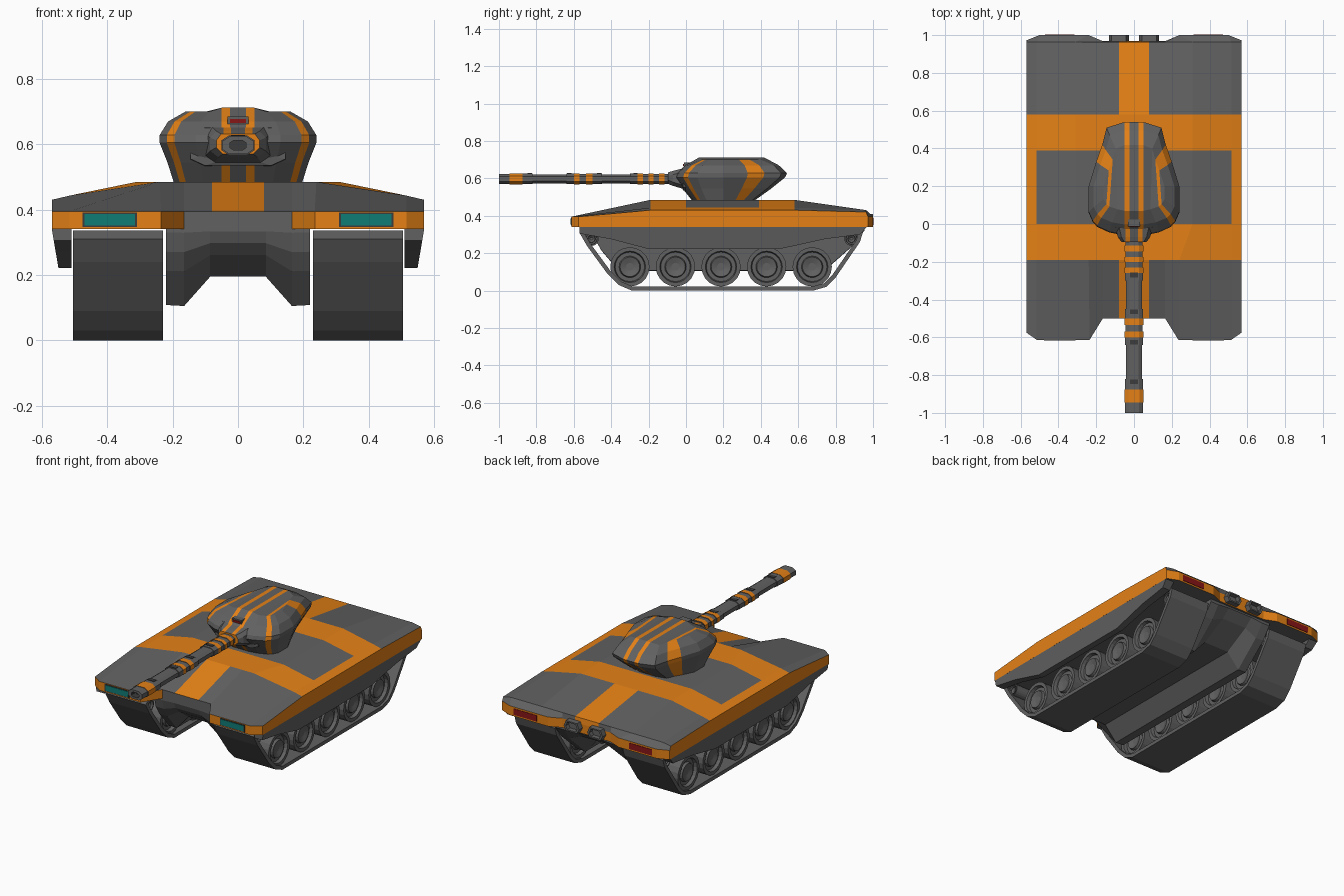
import bpy, bmesh, math
from mathutils import Vector

if "Cube" in bpy.data.objects:
    bpy.data.objects.remove(bpy.data.objects["Cube"])

GREY, ORANGE, TEAL, RED, DARK = range(5)
MATS = []
for name, col in (("grey", (.12, .12, .12)), ("orange", (.78, .22, .008)), ("teal", (.005, .2, .18)),
                  ("red", (.25, .008, .008)), ("dark", (.045, .045, .045))):
    m = bpy.data.materials.new(name)
    m.diffuse_color = (*col, 1)
    m.use_nodes = True
    m.node_tree.nodes["Principled BSDF"].inputs["Base Color"].default_value = m.diffuse_color
    MATS.append(m)


def make(name, verts, faces, cols):
    me = bpy.data.meshes.new(name)
    me.from_pydata(verts, [], faces)
    for m in MATS:
        me.materials.append(m)
    for p, c in zip(me.polygons, cols):
        p.material_index = c
    bm = bmesh.new()
    bm.from_mesh(me)
    bmesh.ops.recalc_face_normals(bm, faces=bm.faces)
    bm.to_mesh(me)
    bm.free()
    ob = bpy.data.objects.new(name, me)
    bpy.context.collection.objects.link(ob)
    return ob


def loft(name, rings, col=lambda i, j: GREY, start=True, end=True, extra=(), loop=False):
    """Skin closed rings; col(i, j) picks the paint; extra holds (face, paint) pairs."""
    n, k = len(rings[0]), len(rings)
    faces, cols = [], []
    for i in range(k if loop else k - 1):
        a, b = i * n, (i + 1) % k * n
        for j in range(n):
            faces.append((a + j, a + (j + 1) % n, b + (j + 1) % n, b + j))
            cols.append(col(i, j))
    if start and not loop:
        faces.append(tuple(range(n)))
        cols.append(col(0, 0))
    if end and not loop:
        faces.append(tuple(range((k - 1) * n, k * n)))
        cols.append(col(k - 2, 0))
    for f, c in extra:
        faces.append(f)
        cols.append(c)
    return make(name, [p for r in rings for p in r], faces, cols)


def box(name, x0, x1, y0, y1, z0, z1, c=GREY):
    return loft(name, [[(x0, y, z0), (x1, y, z0), (x1, y, z1), (x0, y, z1)] for y in (y0, y1)],
                lambda i, j: c)


def mirrored(half):
    return half + [(-p[0], *p[1:]) for p in reversed(half)]


# Upper deck: paint grid of rows along y and columns across x
rows = []
for r, y in enumerate((-.5, -.19, 0, .39, .58, .963, .968)):
    ridge = (.235, .24, .31, .31, .31, .31, .24)[r]
    hx = [.08, .165, ridge, .5 if r == 6 else .515, .57]
    if r == 0:
        hp = list(zip(hx, (-.5, -.5, -.613, -.613, -.575), [.395] * 5))
    elif r == 6:
        hp = list(zip(hx, (.968, .968, 1, 1, .972), [.397] * 5))
    elif r == 5:
        hp = list(zip(hx, [y] * 5, (.43, .43, .43, .43, .42)))
    else:
        hp = list(zip(hx, [y] * 5, (.485, .485, .485, .443, .43)))
    rows.append([(-p[0], *p[1:]) for p in reversed(hp)] + hp)
verts, faces, cols = [p for r in rows for p in r], [], []
for r in range(6):
    for c in range(9):
        a = r * 10 + c
        faces.append((a, a + 1, a + 11, a + 10))
        painted = r in (1, 3) or (r == 2 and c in (0, 8)) or (r in (0, 4, 5) and c == 4)
        cols.append(ORANGE if painted else GREY)
edge = list(range(10)) + [r * 10 + 9 for r in range(1, 7)] + list(range(68, 59, -1)) + \
    [r * 10 for r in range(5, 0, -1)]
base = len(verts)
verts += [(verts[i][0], verts[i][1], .34) for i in edge]
for k in range(len(edge)):
    n = (k + 1) % len(edge)
    faces.append((edge[k], edge[n], base + n, base + k))
    cols.append(GREY if k in (3, 4, 5) else ORANGE)
faces.append(tuple(range(base, base + len(edge))))
cols.append(GREY)
make("hull_deck", verts, faces, cols)

# Lower hull with a central tunnel
section = mirrored([(.085, .195), (.165, .105), (.22, .108), (.22, .341)])
loft("lower_hull", [[(x, y, .341 - (.341 - z) * k) for x, z in section] for y, k in
                    ((-.5, .05), (-.485, .3), (-.45, .55), (-.36, 1), (.74, 1), (.9, .4), (.955, .08))])

# Running gear on both sides
SKIRT = [(-.57, .341), (-.57, .305), (-.4, .275), (-.2, .222), (.5, .222), (.74, .275),
         (.93, .3), (.967, .341)]
TRACK = [(-.57, .31), (-.53, .24), (-.42, .09), (-.36, .03), (-.29, 0), (.68, 0), (.75, .02),
         (.8, .07), (.93, .26), (.945, .31), (.9, .336), (-.53, .336)]


def inset(poly, t):
    out = []
    for i, p in enumerate(poly):
        p = Vector(p)
        d0 = (p - Vector(poly[i - 1])).normalized()
        d1 = (Vector(poly[(i + 1) % len(poly)]) - p).normalized()
        n = Vector((-d0.y - d1.y, d0.x + d1.x)).normalized()
        out.append(p + n * t / max(.5, n.dot(Vector((-d0.y, d0.x)))))
    return out


def wheel(name, s, y, z, r):
    prof = [(.26, .2), (.25, .5), (.265, .55), (.265, .75), (.245, .8), (.245, 1),
            (.49, 1), (.49, .8), (.47, .75), (.47, .55), (.485, .5), (.475, .2)]
    loft(name, [[(s * x, y + r * k * math.cos(a), z + r * k * math.sin(a))
                 for a in (math.tau * i / 20 for i in range(20))] for x, k in prof])


for s, side in ((1, "right"), (-1, "left")):
    loft(f"skirt_{side}", [[(s * .51, y, z) for y, z in SKIRT],
                           [(s * (.57 - .17 * (.341 - z)), y, z) for y, z in SKIRT]])
    inner = inset(TRACK, .022)
    loft(f"track_{side}", [[(s * x, p[0], p[1]) for p in poly] for x, poly in
                           ((.23, TRACK), (.505, TRACK), (.505, inner), (.23, inner))], loop=True)
    for i in range(5):
        wheel(f"road_wheel_{side}_{i}", s, -.3 + .2437 * i, .127, .105)
    wheel(f"idler_{side}", s, -.505, .277, .038)
    wheel(f"sprocket_{side}", s, .885, .277, .038)
    # Lamps and exhausts
    a, b = sorted((s * .315, s * .47))
    box(f"headlight_frame_{side}", a - .006, b + .006, -.616, -.6, .347, .391, DARK)
    box(f"headlight_{side}", a, b, -.618, -.6, .352, .386, TEAL)
    box(f"tail_light_{side}", a, b, .99, 1.003, .35, .387, RED)
    ex = [(-.055, .375), (-.04, .345), (.04, .345), (.055, .375), (.04, .41), (-.04, .41)]
    loft(f"exhaust_{side}", [[(s * .08 + x * k, y, .378 + (z - .378) * k) for x, z in ex]
                             for y, k in ((.93, 1), (1, .95), (1, .7), (.975, .65))])

# Turret: one outline scaled per height level
OUT = [(.025, -.06), (.05, -.06), (.13, -.045), (.195, -.015), (.218, .01), (.24, .06), (.24, .2),
       (.2, .33), (.168, .42), (.145, .51), (.05, .54), (.025, .54)]
rings = []
for z, sx, sf, sb in ((.484, .82, .65, .5), (.545, .9, .84, .75), (.605, 1, 1, .97),
                      (.628, 1, .97, 1), (.67, .89, .78, .87), (.7, .67, .5, .64)):
    rings.append(mirrored([(x if x < .06 else x * sx, .2 + (y - .2) * (sf if y < .2 else sb),
                            z + (.012 if z == .7 and x < .06 else 0)) for x, y in OUT]))
stripes = {0, 3, 7, 10}
T = 5 * 24
cap = [((T, T + 11, T + 12, T + 23), GREY)]
for k in range(5):
    quad = (k, k + 1, 10 - k, 11 - k)
    paint = ORANGE if k in (0, 3) else GREY
    cap += [(tuple(T + q for q in quad), paint), (tuple(T + 23 - q for q in quad), paint)]
loft("turret", rings, lambda i, j: ORANGE if min(j, 22 - j) in stripes or 22 - j in stripes or j in stripes
     else GREY, end=False, extra=cap)
box("sight_housing", -.032, .032, -.012, .06, .655, .685)
box("sight_lens", -.024, .024, -.016, 0, .665, .677, RED)

# Mantlet tapering to the gun
mant = []
for y, w, z0, z1 in ((.06, .15, .53, .655), (-.015, .145, .535, .65), (-.02, .1, .545, .652),
                     (-.07, .085, .56, .64), (-.095, .066, .57, .632)):
    half = [(.022, z1), (.045, z1), (max(.05, w * .78), z1), (w, z1 - .02), (w, z0 + .02), (w * .7, z0)]
    mant.append([(x, y, z) for x, z in mirrored(half)])
loft("mantlet", mant, lambda i, j: ORANGE if j in (0, 10) else GREY)

# Gun barrel: (start y, end y, half width, paint) sleeves, then a sunken bore
SLEEVES = [(-.09, -.115, .045, 0), (-.115, -.145, .05, 1), (-.145, -.175, .045, 0), (-.175, -.2, .05, 1),
           (-.2, -.23, .045, 0), (-.23, -.26, .05, 1), (-.26, -.3, .048, 0), (-.3, -.45, .042, 0),
           (-.45, -.5, .048, 0), (-.5, -.535, .05, 1), (-.535, -.57, .045, 0), (-.57, -.6, .05, 1),
           (-.6, -.64, .048, 0), (-.64, -.82, .042, 0), (-.82, -.875, .048, 0), (-.875, -.945, .051, 1),
           (-.945, -1, .047, 0), (-1, -.96, .025, 4)]
gun, paint = [], []
for y0, y1, w, c in SLEEVES:
    h = w * .58
    oct8 = mirrored([(w * .55, h), (w, h * .5), (w, -h * .5), (w * .55, -h)])
    gun += [[(x, y, .597 + z) for x, z in oct8] for y in (y0, y1)]
    paint += [c, GREY]
loft("gun_barrel", gun, lambda i, j: paint[i])
for i, y in enumerate((-.27, -.465, -.625, -.835)):
    box(f"gun_vent_{i}", -.022, .022, y - .012, y + .012, .61, .628, DARK)
